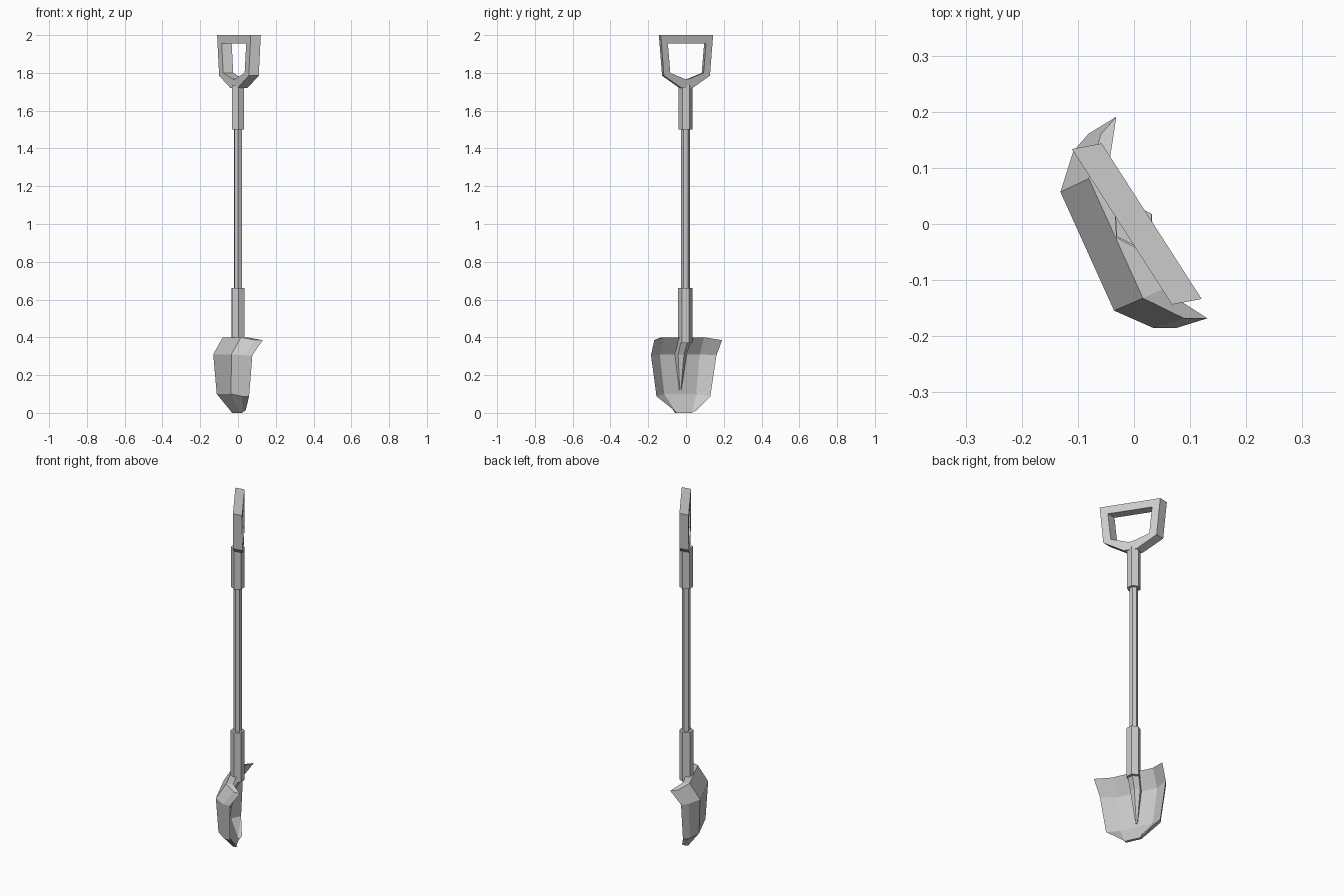
import bpy, bmesh, math
from mathutils import Vector

if "Cube" in bpy.data.objects:
    bpy.data.objects.remove(bpy.data.objects["Cube"])


def make_object(name, verts, faces):
    bm = bmesh.new()
    vs = [bm.verts.new(v) for v in verts]
    for f in faces:
        bm.faces.new([vs[i] for i in f])
    bmesh.ops.recalc_face_normals(bm, faces=bm.faces)
    mesh = bpy.data.meshes.new(name)
    bm.to_mesh(mesh)
    bm.free()
    ob = bpy.data.objects.new(name, mesh)
    bpy.context.collection.objects.link(ob)
    return ob


def tube(name, rings, turn=0.0, sides=6):
    """Closed prism through rings of (centre, radius)."""
    verts, faces = [], []
    for centre, r in rings:
        for k in range(sides):
            a = turn + math.tau * k / sides
            verts.append(Vector(centre) + Vector((r * math.cos(a), r * math.sin(a), 0)))
    for j in range(len(rings) - 1):
        for k in range(sides):
            n = (k + 1) % sides
            faces.append([j * sides + k, j * sides + n, (j + 1) * sides + n, (j + 1) * sides + k])
    faces.append(list(range(sides)))
    faces.append([(len(rings) - 1) * sides + k for k in range(sides)])
    return make_object(name, verts, faces)


# Six-sided shaft with a thicker collar at each end
TURN = math.radians(33)
tube("shaft", [((0, -.003, .62), .023), ((0, -.003, 1.54), .023)], TURN)
tube("blade_socket", [((0, -.004, .37), .038), ((0, -.004, .66), .038)], TURN)
tube("grip_collar", [((0, -.002, 1.5), .037), ((0, -.002, 1.735), .037)], TURN)

# D-shaped grip: an outer and an inner outline, extruded through the thickness
outer = [(-.165, 2.0), (.165, 2.0), (.145, 1.785), (.035, 1.72), (-.035, 1.72), (-.145, 1.785)]
inner = [(-.12, 1.955), (.12, 1.955), (.105, 1.8), (.01, 1.767), (-.01, 1.767), (-.105, 1.8)]
ACROSS, DEPTH = Vector((.54, -.84, 0)), Vector((.053, .01, 0))
verts = [Vector((.005, 0, z)) + ACROSS * u + DEPTH * d
         for d in (-.5, .5) for loop in (outer, inner) for u, z in loop]
faces = []
for k in range(6):
    n = (k + 1) % 6
    faces += [[k, n, 6 + n, 6 + k], [12 + k, 12 + n, 18 + n, 18 + k],
              [k, n, 12 + n, 12 + k], [6 + k, 6 + n, 18 + n, 18 + k]]
make_object("d_grip", verts, faces)

# Blade: rows of (main u, main n, main z, flank u, flank n, flank z, thickness)
rows = [(.117, -.04, .40, .180, .012, .385, .038),
        (.116, -.096, .31, .173, -.045, .305, .038),
        (.093, -.086, .10, .141, -.045, .088, .034),
        (.045, -.018, .0, .058, -.005, .014, .016)]
BU, BN = Vector((.412, -.911, 0)), Vector((.911, .412, 0))


def blade_point(u, n, z):
    return BU * (u + .01) + BN * n + Vector((0, 0, z))


verts, faces = [], []
for side in (0, 1):
    for mu, mn, mz, fu, fn, fz, t in rows:
        grow, shift = side * t * .45, side * t
        verts += [blade_point(-fu - grow, fn + shift, fz), blade_point(-mu, mn + shift, mz),
                  blade_point(mu, mn + shift, mz), blade_point(fu + grow, fn + shift, fz)]
for side in (0, 16):
    for r in range(3):
        for c in range(3):
            i = side + r * 4 + c
            faces.append([i, i + 1, i + 5, i + 4])
rim = [0, 1, 2, 3, 7, 11, 15, 14, 13, 12, 8, 4]
for a, b in zip(rim, rim[1:] + rim[:1]):
    faces.append([a, b, b + 16, a + 16])
make_object("blade", verts, faces)

# Tapered rib carrying the socket down the hollow of the blade
low = blade_point(0, -.052, .12)
mid = blade_point(0, -.045, .31)
tube("blade_rib", [(low, .006), (mid, .031), ((0, -.004, .40), .037)], TURN)
